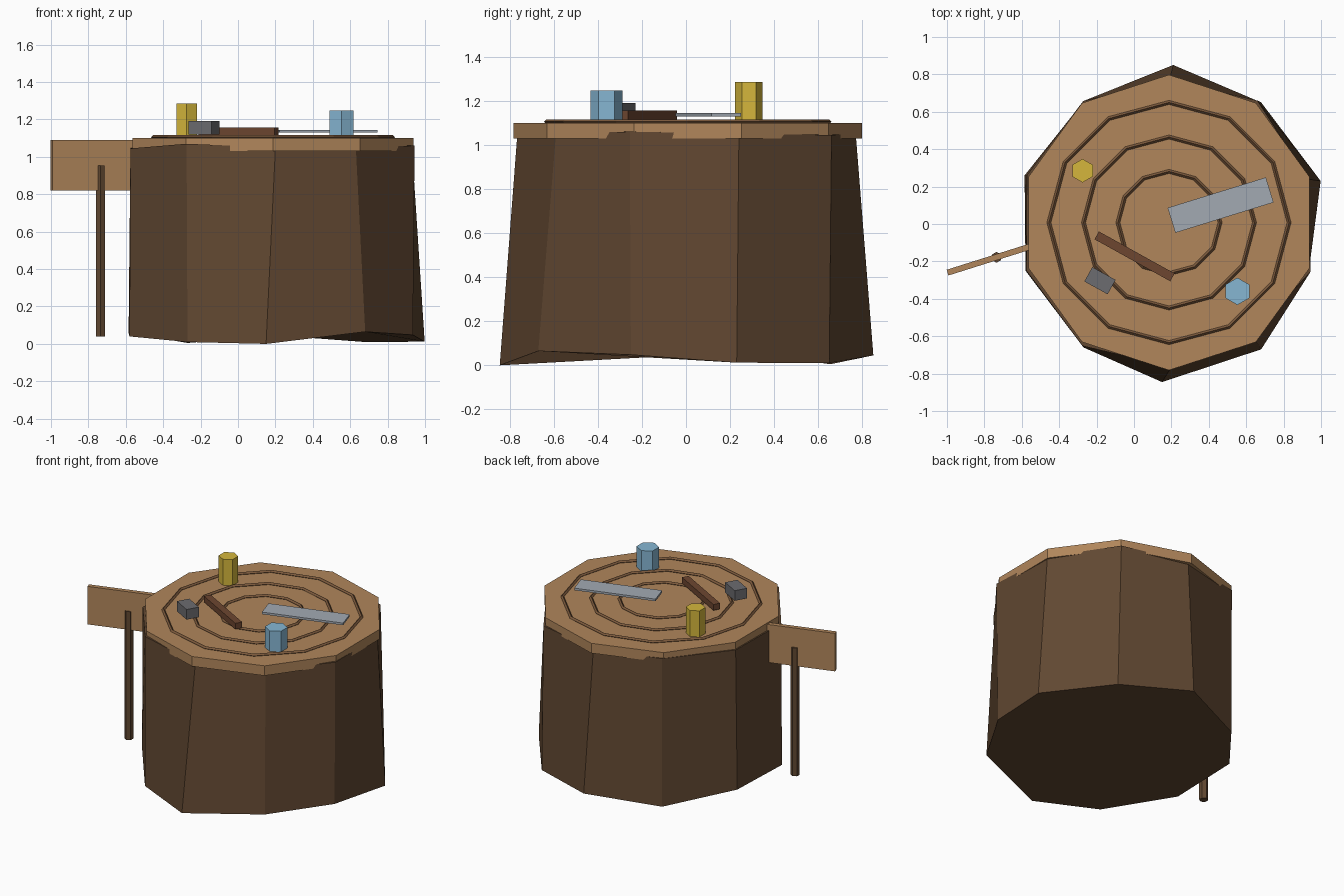
import bpy, bmesh
from math import sin, cos, pi, radians

if "Cube" in bpy.data.objects:
    bpy.data.objects.remove(bpy.data.objects["Cube"])

CX, CY = 0.187, 0.008  # stump axis


def mat(name, r, g, b):
    m = bpy.data.materials.new(name)
    m.diffuse_color = (r, g, b, 1)
    m.use_nodes = True
    m.node_tree.nodes["Principled BSDF"].inputs["Base Color"].default_value = m.diffuse_color
    return m


BARK = mat("bark", 0.12, 0.064, 0.031)
WOOD = mat("cut_wood", 0.44, 0.24, 0.105)
GROOVE = mat("ring_brown", 0.20, 0.10, 0.045)
HANDLE = mat("handle_brown", 0.155, 0.062, 0.03)
IRON = mat("iron", 0.15, 0.15, 0.16)
STEEL = mat("steel", 0.36, 0.40, 0.45)
YELLOW = mat("yellow", 0.66, 0.47, 0.045)
BLUE = mat("blue", 0.24, 0.47, 0.65)


def finish(bm, name, material):
    bmesh.ops.recalc_face_normals(bm, faces=bm.faces)
    me = bpy.data.meshes.new(name)
    bm.to_mesh(me)
    bm.free()
    me.materials.append(material)
    ob = bpy.data.objects.new(name, me)
    bpy.context.collection.objects.link(ob)
    return ob


def loft(name, rings, material, closed=False):
    """Skin between point rings; cap the ends, or join last to first."""
    bm = bmesh.new()
    vs = [[bm.verts.new(p) for p in ring] for ring in rings]
    n = len(vs[0])
    pairs = list(zip(vs, vs[1:])) + ([(vs[-1], vs[0])] if closed else [])
    for a, b in pairs:
        for i in range(n):
            j = (i + 1) % n
            bm.faces.new((a[i], a[j], b[j], b[i]))
    if not closed:
        bm.faces.new(vs[0][::-1])
        bm.faces.new(vs[-1])
    return finish(bm, name, material)


def ngon(x, y, z, r, n, start=pi / 2):
    return [(x + r * cos(start + 2 * pi * i / n),
             y + r * sin(start + 2 * pi * i / n), z) for i in range(n)]


def prism(name, x, y, z0, z1, r, n, material):
    return loft(name, [ngon(x, y, z0, r, n), ngon(x, y, z1, r, n)], material)


def box(name, x, y, z, size, angle, material):
    bm = bmesh.new()
    bmesh.ops.create_cube(bm, size=1)
    bmesh.ops.scale(bm, vec=size, verts=bm.verts)
    ob = finish(bm, name, material)
    ob.location = (x, y, z)
    ob.rotation_euler.z = radians(angle)
    return ob


# Uneven bark trunk, poking slightly through the rim of the cut
foot = [(0.21, 0.85, 0.045), (-0.27, 0.655, 0.005), (-0.585, 0.26, 0.06),
        (-0.58, -0.25, 0.04), (-0.27, -0.66, 0.01), (0.15, -0.845, 0.0),
        (0.68, -0.67, 0.065), (0.935, -0.25, 0.048), (0.998, 0.23, 0.012),
        (0.68, 0.65, 0.01)]
rim = [(0.19, 0.77, 1.05), (-0.272, 0.657, 1.06), (-0.573, 0.26, 1.05),
       (-0.575, -0.25, 1.045), (-0.275, -0.652, 1.07), (0.20, -0.765, 1.05),
       (0.63, -0.59, 1.05), (0.944, -0.255, 1.06), (0.93, 0.24, 1.05),
       (0.66, 0.66, 1.045)]
loft("stump_trunk", [foot, rim], BARK)

# Pale cut top with raised growth rings
prism("stump_top", CX, CY, 1.03, 1.10, 0.79, 10, WOOD)
for k, r in enumerate((0.642, 0.457, 0.273)):
    m = 0.011
    loft(f"growth_ring_{k + 1}",
         [ngon(CX, CY, 1.105, r + m, 12), ngon(CX, CY, 1.105 + m, r, 12),
          ngon(CX, CY, 1.105, r - m, 12), ngon(CX, CY, 1.105 - m, r, 12)],
         GROOVE, closed=True)

# Sign
box("sign_board", -0.737, -0.178, 0.955, (0.545, 0.032, 0.27), 17.5, WOOD)
prism("sign_post", -0.735, -0.178, 0.04, 0.953, 0.029, 6, BARK)

# Hammer and blade
box("hammer_handle", 0.003, -0.173, 1.135, (0.463, 0.048, 0.042), -29, HANDLE)
box("hammer_head", -0.182, -0.303, 1.155, (0.142, 0.088, 0.072), -29, IRON)
box("blade", 0.463, 0.101, 1.137, (0.55, 0.14, 0.015), 17.2, STEEL)

# Paint pots
prism("yellow_pot", -0.275, 0.285, 1.10, 1.285, 0.063, 6, YELLOW)
prism("blue_pot", 0.553, -0.36, 1.10, 1.247, 0.073, 6, BLUE)
